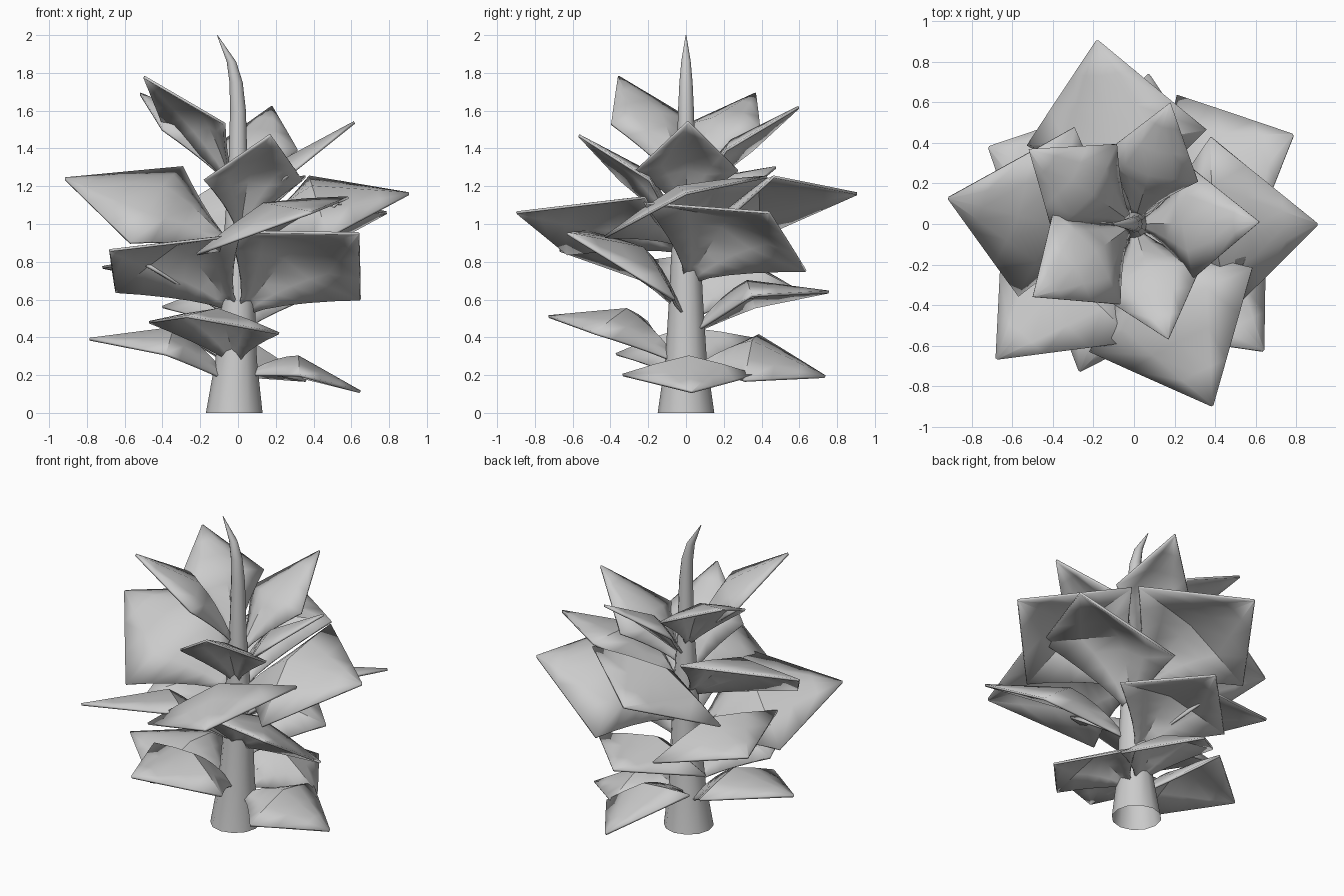
import bpy
import math
from mathutils import Vector

cube = bpy.data.objects.get("Cube")
if cube:
    bpy.data.objects.remove(cube, do_unlink=True)

grey = bpy.data.materials.new("plain grey")
grey.use_nodes = True
tone = (0.6, 0.6, 0.6, 1)
grey.diffuse_color = tone
grey.node_tree.nodes["Principled BSDF"].inputs["Base Color"].default_value = tone


def add_object(name, verts, faces, angle):
    """Make a smooth-shaded mesh object that keeps its sharp edges."""
    mesh = bpy.data.meshes.new(name)
    mesh.from_pydata(verts, [], faces)
    mesh.materials.append(grey)
    obj = bpy.data.objects.new(name, mesh)
    bpy.context.collection.objects.link(obj)
    bpy.ops.object.select_all(action="DESELECT")
    obj.select_set(True)
    bpy.context.view_layer.objects.active = obj
    bpy.ops.object.shade_smooth_by_angle(angle=math.radians(angle))
    return obj


def strips(rows, columns, closed=False):
    """Quads joining successive rows of points."""
    span = columns if closed else columns - 1
    return [(r * columns + c, r * columns + (c + 1) % columns,
             (r + 1) * columns + (c + 1) % columns, (r + 1) * columns + c)
            for r in range(rows - 1) for c in range(span)]


def build_stalk():
    # Tapered tube, open at the foot, bending to a point: height, radius, shift in x
    profile = [(0, .15, -.02), (.28, .11, -.01), (.6, .09, 0), (1, .07, 0),
               (1.25, .052, 0), (1.6, .042, 0), (1.75, .035, -.01),
               (1.86, .025, -.035), (2, .002, -.11)]
    sides = 12
    verts = []
    for z, radius, shift in profile:
        for i in range(sides):
            a = math.tau * i / sides
            verts.append((shift + radius * math.cos(a), radius * math.sin(a), z))
    add_object("stalk", verts, strips(len(profile), sides, True), 50)


def leaf_row(spine, spread, ridge):
    """Five points across a leaf, raised in the middle."""
    return [spine - spread, spine - spread / 2 + ridge * .55, spine + ridge,
            spine + spread / 2 + ridge * .55, spine + spread]


def build_leaf(name, tip, base_z, mid_z, half_width, roll):
    """Diamond leaf with a narrow root, a raised midrib and a rolled blade."""
    tip = Vector(tip)
    out = Vector((tip.x, tip.y, 0))
    slope = (tip.z - base_z) / out.length
    out.normalize()
    # The rolled blade stays square to its own midrib
    across = (Vector((-out.y, out.x, 0)) * half_width
              + (Vector((0, 0, 1)) - out * slope) * roll)
    root = out * 0.03 + Vector((0, 0, base_z))
    centre = Vector((tip.x * .47, tip.y * .47, mid_z))
    normal = (tip - root).cross(across).normalized()
    if normal.z < 0:
        normal.negate()
    lift = normal * half_width * 0.28
    verts = []
    # Flare from the root to the widest point
    steps = 5
    for i in range(steps + 1):
        t = i / steps
        verts += leaf_row(root.lerp(centre, t), across * (0.06 + 0.94 * t ** 1.35),
                          lift * math.sin(t * math.pi / 2))
    # Straight taper from the widest point to the tip
    for t in (0.33, 0.66, 0.99):
        verts += leaf_row(centre.lerp(tip, t), across * (1 - t), lift * (1 - t))
    leaf = add_object(name, verts, strips(len(verts) // 5, 5), 35)
    shell = leaf.modifiers.new("thickness", "SOLIDIFY")
    shell.thickness = 0.014
    shell.offset = 0


# Each leaf: tip, root height, middle height, half width, roll
lower_leaves = [
    ((.65, .03, .11), .2, .2, .35, 0),
    ((.07, .74, .19), .23, .29, .33, .12),
    ((-.27, -.73, .51), .26, .45, .37, -.03),
    ((-.79, 0, .39), .16, .35, .37, -.04),
    ((-.72, .38, .77), .5, .73, .43, .07),
    ((0, .76, .64), .42, .59, .4, -.03),
]
middle_leaves = [
    ((.64, -.63, .95), .53, .78, .41, -.18),
    ((-.68, -.67, .86), .55, .79, .42, .15),
    ((.79, .44, 1.06), .7, .93, .45, -.18),
    ((-.92, .13, 1.24), .87, 1.1, .43, -.2),
    ((-.18, .91, 1.16), .88, 1.09, .44, -.16),
    ((.91, 0, 1.16), .88, 1.09, .43, .16),
    ((.39, -.9, 1.06), .86, .99, .45, .15),
]
upper_leaves = [
    ((.17, -.57, 1.47), .95, 1.23, .27, 0),
    ((.62, .01, 1.54), 1.05, 1.28, .27, 0),
    ((.18, .6, 1.62), 1.13, 1.39, .24, 0),
    ((-.52, .37, 1.69), 1.2, 1.5, .27, 0),
    ((-.5, -.36, 1.78), 1.2, 1.53, .28, 0),
]

build_stalk()
for tier, leaves in (("lower_leaf", lower_leaves), ("middle_leaf", middle_leaves),
                     ("upper_leaf", upper_leaves)):
    for number, leaf in enumerate(leaves, 1):
        build_leaf(f"{tier}_{number}", *leaf)
